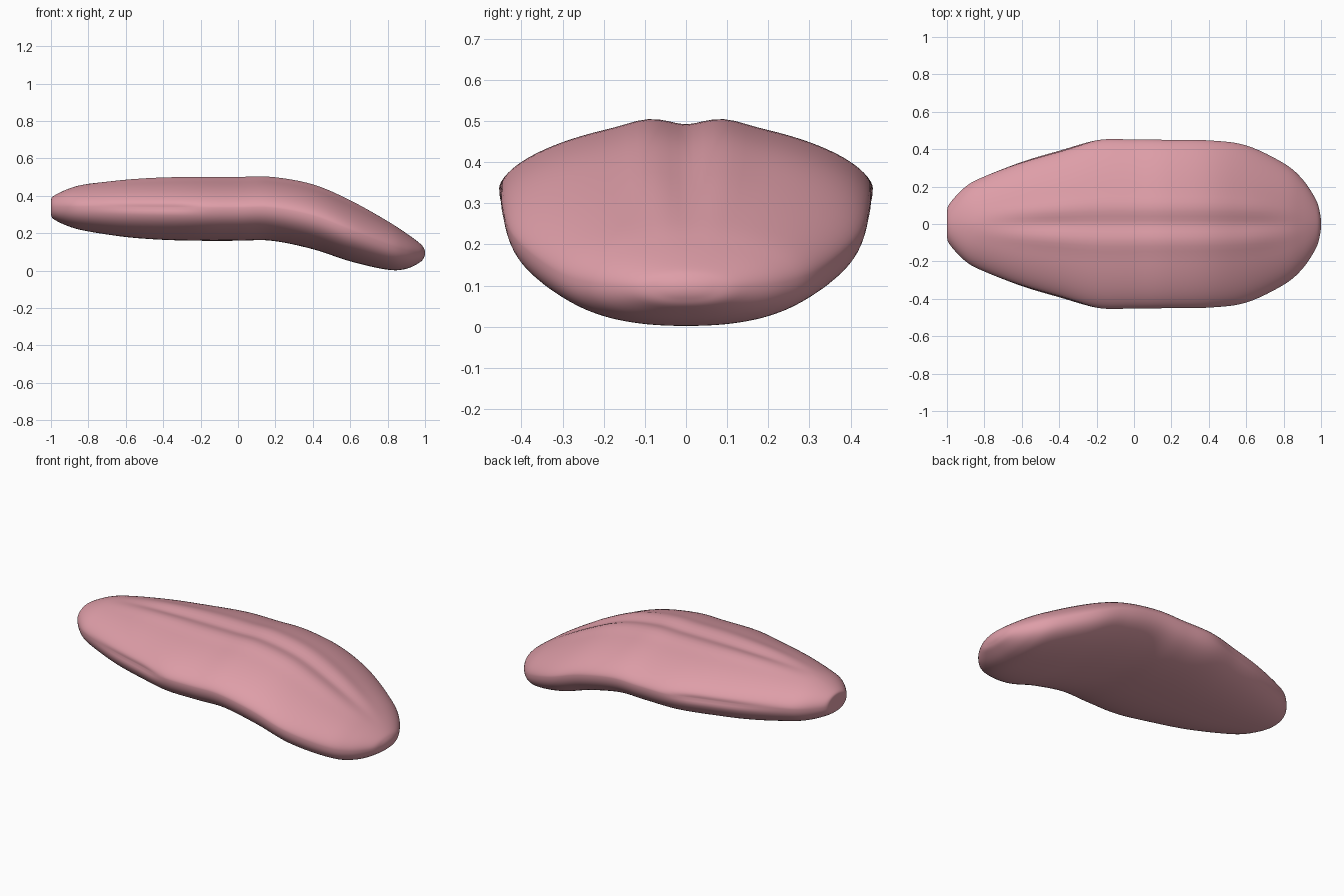
import bpy, bmesh
from math import sin, cos, pi, exp

if "Cube" in bpy.data.objects:
    bpy.data.objects.remove(bpy.data.objects["Cube"], do_unlink=True)

# Stations along the length: x, half width, crown height, underside height
STATIONS = [
    (-1, 0, .34, .34), (-1, .06, .375, .305), (-.985, .11, .4, .275),
    (-.9, .2, .44, .235), (-.8, .255, .465, .21), (-.6, .335, .487, .18),
    (-.4, .395, .497, .165), (-.2, .449, .5, .16), (0, .452, .5, .16),
    (.18, .45, .5, .16), (.4, .447, .46, .115), (.6, .42, .375, .05),
    (.8, .325, .265, .005), (.9, .24, .2, .01), (.97, .135, .148, .043),
    (.993, .065, .122, .068), (1, 0, .095, .095)]
STEPS = 6
SEGMENTS = 96


def beyond(s):
    """Reflect a station so the loft closes with a round end."""
    x, w, top, low = s
    return (x, -w, low, top)


def spline(a, b, c, d, t):
    return tuple(q + t * ((r - p) / 2 + t * ((2 * p - 5 * q + 4 * r - s) / 2
                 + t * (3 * q - p - 3 * r + s) / 2)) for p, q, r, s in zip(a, b, c, d))


def smooth(lo, hi, x):
    t = min(1, max(0, (x - lo) / (hi - lo)))
    return t * t * (3 - 2 * t)


def power(v, n):
    return (1 if v > 0 else -1) * abs(v) ** (2 / n)


def section(x, w, top, low):
    """One cross-section: soft shoulders, central furrow, fuller underside."""
    rim = low + .52 * (top - low)
    furrow = smooth(-.9, -.4, x) * (1 - smooth(.6, .95, x))
    crease = smooth(-.9, -.5, x) * (1 - smooth(-.35, -.15, x))
    ring = []
    for i in range(SEGMENTS):
        a = 2 * pi * i / SEGMENTS
        upper = sin(a) >= 0
        tip = max(smooth(.6, .95, x), 1 - smooth(-1, -.8, x))
        n = 1.7 + .3 * tip if upper else 2.3
        s, h = power(cos(a), n), power(sin(a), n)
        if upper:
            r = abs(s)
            h += furrow * (.05 * exp(-((r - .22) / .12) ** 2) - .07 * exp(-(r / .1) ** 2))
            z = rim + h * (top - rim)
        else:
            z = rim + h * (rim - low)
        y = w * s * (1 - .025 * crease * exp(-((z - rim) / .018) ** 2))
        ring.append((x, y, z))
    return ring


# Tongue body lofted through the stations
path = [beyond(STATIONS[1])] + STATIONS + [beyond(STATIONS[-2])]
bm = bmesh.new()
rings = []
for k in range(len(STATIONS) - 1):
    last = k == len(STATIONS) - 2
    for j in range(STEPS + last):
        x, w, top, low = spline(*path[k:k + 4], j / STEPS)
        pts = section(max(-1, min(1, x)), max(w, 0), top, low)
        rings.append([bm.verts.new(p) for p in pts])
for r0, r1 in zip(rings, rings[1:]):
    for i in range(SEGMENTS):
        j = (i + 1) % SEGMENTS
        bm.faces.new((r0[i], r0[j], r1[j], r1[i]))
bmesh.ops.remove_doubles(bm, verts=bm.verts, dist=.0001)
bmesh.ops.recalc_face_normals(bm, faces=bm.faces)
for f in bm.faces:
    f.smooth = True
mesh = bpy.data.meshes.new("tongue")
bm.to_mesh(mesh)
bm.free()
tongue = bpy.data.objects.new("tongue", mesh)
bpy.context.collection.objects.link(tongue)

# Pink flesh
pink = bpy.data.materials.new("pink_flesh")
pink.use_nodes = True
colour = (.73, .34, .39, 1)
pink.diffuse_color = colour
pink.node_tree.nodes["Principled BSDF"].inputs["Base Color"].default_value = colour
mesh.materials.append(pink)
